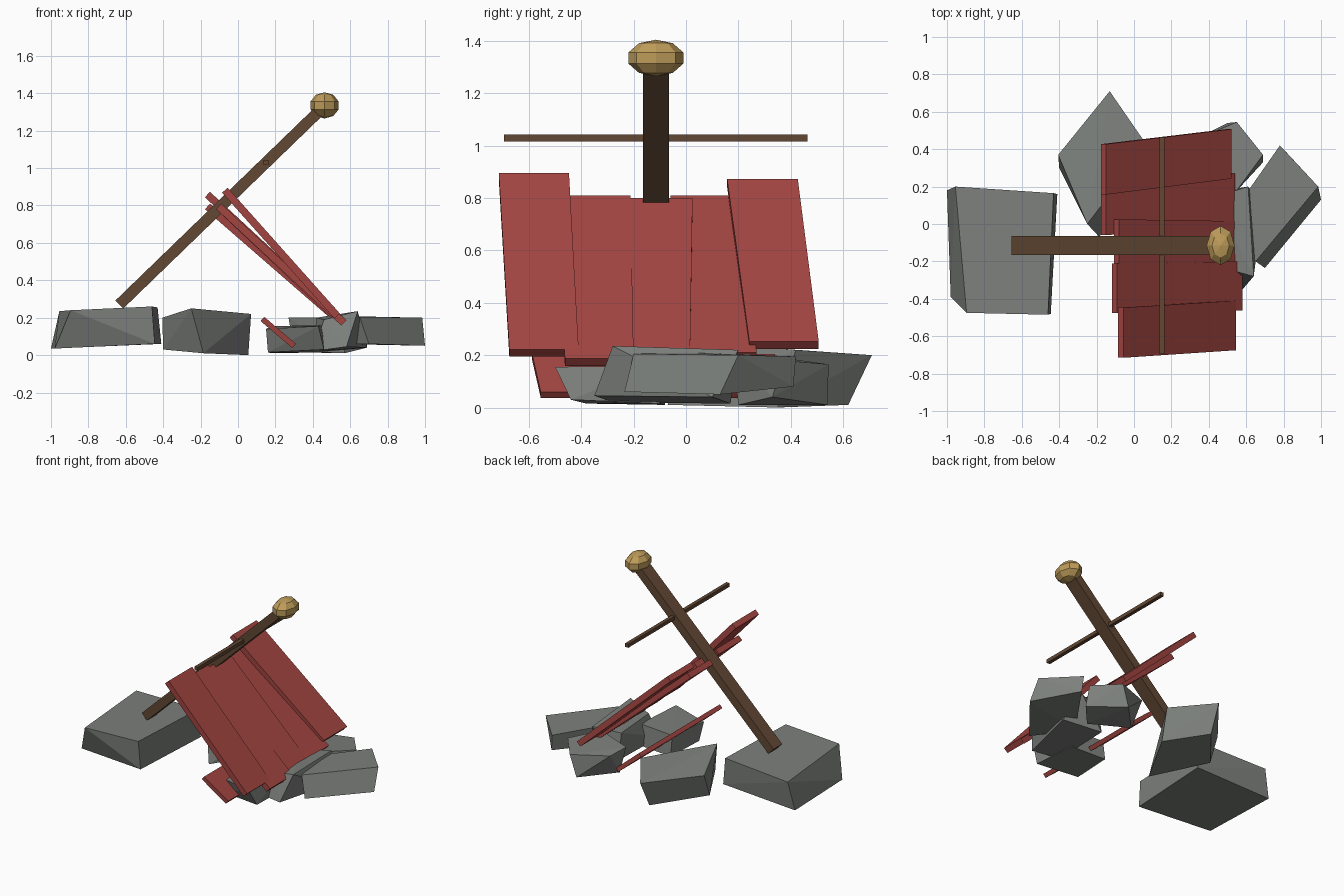
import bpy, bmesh, math
from mathutils import Vector


def material(name, rgb):
    m = bpy.data.materials.new(name)
    lin = [((c / 255 + 0.055) / 1.055) ** 2.4 for c in rgb]
    m.diffuse_color = (*lin, 1)
    return m


STONE = material("grey_stone", (124, 128, 124))
RED = material("red_board", (164, 70, 66))
WOOD = material("brown_wood", (98, 72, 52))
GOLD = material("gold", (190, 156, 90))


def finish(bm, name, mat):
    bmesh.ops.recalc_face_normals(bm, faces=bm.faces)
    me = bpy.data.meshes.new(name)
    bm.to_mesh(me)
    bm.free()
    me.materials.append(mat)
    ob = bpy.data.objects.new(name, me)
    bpy.context.collection.objects.link(ob)
    return ob


def hull(name, mat, points):
    """Faceted convex block through its corner points."""
    bm = bmesh.new()
    for p in points:
        bm.verts.new(p)
    bmesh.ops.convex_hull(bm, input=bm.verts[:])
    bmesh.ops.dissolve_limit(bm, angle_limit=math.radians(3),
                             verts=bm.verts[:], edges=bm.edges[:])
    return finish(bm, name, mat)


def board(name, top, top_y, low, low_y, t=0.04):
    """Sloping board: upper-face end lines as (x, z) with y ranges."""
    d = Vector((low[0] - top[0], 0, low[1] - top[1])).normalized()
    n = Vector((-d.z, 0, d.x))
    up = [Vector((e[0], y, e[1])) for e, ys in ((top, top_y), (low, low_y)) for y in ys]
    return hull(name, RED, up + [p - n * t for p in up])


def beam(name, a, b, width, thick):
    """Square-cut beam between two points."""
    a, b = Vector(a), Vector(b)
    d = (b - a).normalized()
    side = Vector((0, 1, 0)) if abs(d.y) < 0.9 else Vector((1, 0, 0))
    up = d.cross(side)
    pts = [p + side * i * width / 2 + up * j * thick / 2
           for p in (a, b) for i in (-1, 1) for j in (-1, 1)]
    return hull(name, WOOD, pts)


# Leaning mast, crossbar and knob
beam("mast", (-0.635, -0.115, 0.27), (0.45, -0.115, 1.32), 0.10, 0.06)
beam("crossbar", (0.15, -0.695, 1.03), (0.15, 0.465, 1.03), 0.026, 0.026)
bm = bmesh.new()
bmesh.ops.create_uvsphere(bm, u_segments=8, v_segments=5, radius=1)
bmesh.ops.scale(bm, vec=(0.079, 0.11, 0.07), verts=bm.verts)
bmesh.ops.translate(bm, vec=(0.463, -0.115, 1.335), verts=bm.verts)
finish(bm, "knob", GOLD)

# Row of leaning boards
board("board_1", (-0.055, 0.895), (-0.715, -0.447), (0.545, 0.222), (-0.675, -0.41))
board("board_2", (-0.09, 0.81), (-0.475, -0.212), (0.58, 0.187), (-0.463, -0.2))
board("board_3", (-0.08, 0.80), (-0.24, 0.025), (0.57, 0.185), (-0.22, 0.015))
board("board_4", (-0.15, 0.81), (-0.06, 0.2), (0.54, 0.21), (0.0, 0.27))
board("board_5", (-0.15, 0.873), (0.157, 0.427), (0.52, 0.252), (0.242, 0.507))
# Long low board lying behind the stones
board("fallen_board", (0.14, 0.205), (-0.588, 0.34), (0.31, 0.06), (-0.555, 0.36), 0.03)

# Stones: upper corners, then lower corners
hull("stone_left", STONE, [
    (-0.955, 0.2, 0.235), (-0.43, 0.165, 0.255), (-0.46, -0.485, 0.26), (-0.895, -0.475, 0.24),
    (-1.0, 0.18, 0.035), (-0.41, 0.16, 0.06), (-0.445, -0.48, 0.06), (-0.98, -0.39, 0.035)])
hull("stone_back", STONE, [
    (-0.25, 0.0, 0.25), (-0.405, 0.37, 0.2), (-0.13, 0.71, 0.2), (0.07, 0.42, 0.22),
    (-0.185, -0.07, 0.01), (-0.4, 0.3, 0.03), (-0.14, 0.62, 0.01), (0.055, 0.35, 0.0)])
hull("stone_front", STONE, [
    (0.15, -0.42, 0.14), (0.43, -0.5, 0.155), (0.45, -0.12, 0.16), (0.18, -0.1, 0.155),
    (0.16, -0.38, 0.015), (0.46, -0.44, 0.03), (0.45, -0.1, 0.015), (0.18, -0.08, 0.01)])
hull("stone_middle", STONE, [
    (0.64, -0.28, 0.235), (0.61, 0.2, 0.22), (0.42, 0.14, 0.2), (0.46, -0.23, 0.19),
    (0.58, -0.35, 0.045), (0.69, 0.1, 0.04), (0.42, 0.17, 0.015), (0.4, -0.28, 0.02)])
hull("stone_right", STONE, [
    (0.985, 0.2, 0.2), (0.78, 0.42, 0.195), (0.65, -0.2, 0.205), (0.5, 0.02, 0.21),
    (1.0, 0.13, 0.05), (0.79, 0.41, 0.08), (0.7, -0.235, 0.06), (0.52, 0.02, 0.06)])
hull("stone_rear", STONE, [
    (0.55, 0.545, 0.165), (0.69, 0.37, 0.18), (0.55, 0.18, 0.2), (0.27, 0.3, 0.2), (0.3, 0.44, 0.18),
    (0.5, 0.54, 0.01), (0.69, 0.33, 0.04), (0.57, 0.2, 0.01), (0.3, 0.33, 0.02)])
